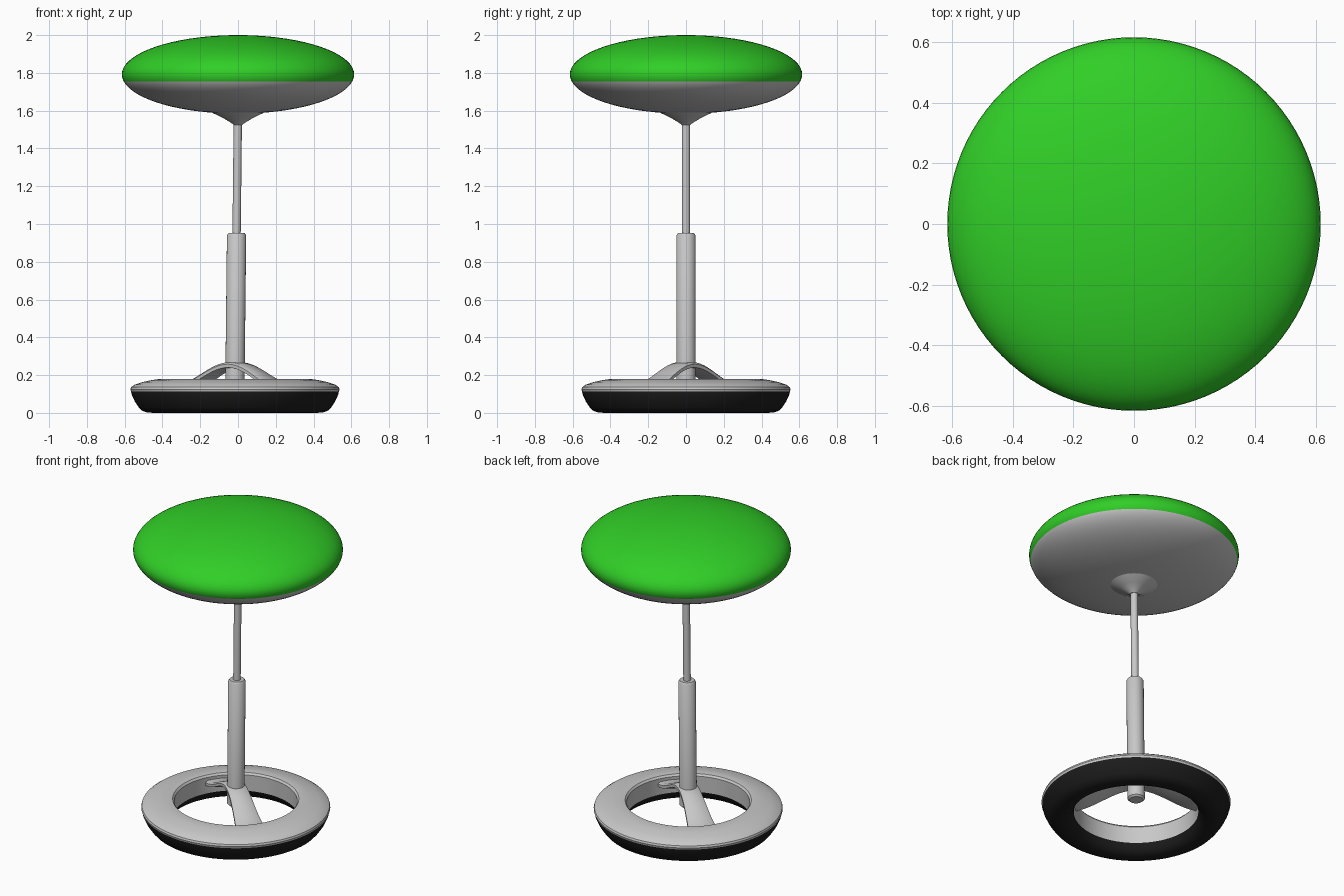
import bpy, bmesh, math
from mathutils import Vector

cube = bpy.data.objects.get("Cube")
if cube:
    bpy.data.objects.remove(cube, do_unlink=True)


def material(name, rgb):
    m = bpy.data.materials.new(name)
    m.use_nodes = True
    m.diffuse_color = (*rgb, 1)
    m.node_tree.nodes["Principled BSDF"].inputs["Base Color"].default_value = (*rgb, 1)
    return m


green = material("green fabric", (0.03, 0.62, 0.02))
grey = material("light grey", (0.58, 0.58, 0.58))
black = material("black rubber", (0.012, 0.012, 0.012))


def finish(name, bm, mats, angle=35):
    bmesh.ops.remove_doubles(bm, verts=bm.verts, dist=1e-5)
    bmesh.ops.recalc_face_normals(bm, faces=bm.faces)
    mesh = bpy.data.meshes.new(name)
    bm.to_mesh(mesh)
    bm.free()
    for m in mats:
        mesh.materials.append(m)
    ob = bpy.data.objects.new(name, mesh)
    bpy.context.collection.objects.link(ob)
    bpy.ops.object.select_all(action="DESELECT")
    ob.select_set(True)
    bpy.context.view_layer.objects.active = ob
    bpy.ops.object.shade_smooth_by_angle(angle=math.radians(angle))
    return ob


def lathe(name, profile, mats, axis=lambda z: 0, steps=64, closed=False, rule=None):
    """Spin (radius, z) points; axis gives the centre's x at each height."""
    bm = bmesh.new()
    verts = [bm.verts.new((r, 0, z)) for r, z in profile]
    pairs = list(zip(verts, verts[1:]))
    if closed:
        pairs.append((verts[-1], verts[0]))
    edges = [bm.edges.new(p) for p in pairs]
    bmesh.ops.spin(bm, geom=verts + edges, cent=(0, 0, 0), axis=(0, 0, 1),
                   angle=math.tau, steps=steps, use_duplicate=False)
    if rule:
        for f in bm.faces:
            f.material_index = rule(f.calc_center_median())
    for v in bm.verts:
        v.co.x += axis(v.co.z)
    return finish(name, bm, mats)


def lean(z):
    return -0.018 + 0.011 * z


# Seat cushion: flattened ball, green above the seam and grey below
MID, SEAM, R = 1.792, 1.755, 0.615
heights = [math.pi * i / 36 - math.pi / 2 for i in range(37)]
seam_angle = math.asin((SEAM - MID) / 0.208)
nearest = min(range(37), key=lambda i: abs(heights[i] - seam_angle))
heights[nearest] = seam_angle
lathe("seat", [(R * math.cos(a), MID + 0.208 * math.sin(a)) for a in heights],
      [green, grey], steps=96, rule=lambda c: int(c.z < SEAM))

# Flared mount under the seat
lathe("seat_mount", [(0.15, 1.6), (0.135, 1.588), (0.08, 1.562),
                     (0.035, 1.535), (0.024, 1.525), (0, 1.525)], [grey])

# Telescopic column
lathe("piston_rod", [(0, 0.9), (0.022, 0.9), (0.022, 1.54), (0, 1.54)],
      [grey], lean, 32)
lathe("column", [(0, 0.14), (0.04, 0.14), (0.051, 0.15), (0.051, 0.94),
                 (0.043, 0.952), (0, 0.952)], [grey], lean, 40)


# Base ring: grey cover over a black rubber foot
def base_x(z):
    return -0.016


cover = [(0.365, 0.06), (0.36, 0.165), (0.37, 0.177), (0.395, 0.18), (0.44, 0.174),
         (0.49, 0.163), (0.53, 0.15), (0.55, 0.136), (0.554, 0.124), (0.55, 0.112)]
lathe("base_cover", cover, [grey], base_x, 96)
foot = [(0.55, 0.112), (0.546, 0.095), (0.53, 0.06), (0.51, 0.03), (0.495, 0.013),
        (0.465, 0.002), (0.43, 0), (0.4, 0.008), (0.378, 0.03), (0.365, 0.06)]
lathe("base_foot", foot, [black], base_x, 96)

# Arched bar across the ring, carrying the column
bm = bmesh.new()
along = Vector((math.cos(math.radians(-40)), math.sin(math.radians(-40)), 0))
across = Vector((-along.y, along.x, 0))
section = [(-1, -0.03), (-1, -0.012), (-0.8, -0.002), (0, 0),
           (0.8, -0.002), (1, -0.012), (1, -0.03), (0, -0.038)]
loops = []
for i in range(33):
    t = -0.38 + 0.76 * i / 32
    top = 0.145 + 0.125 * (0.5 + 0.5 * math.cos(math.pi * t / 0.38))
    half = 0.06 + 0.035 * (t / 0.38) ** 2
    loops.append([bm.verts.new(along * t + across * (half * s)
                               + Vector((base_x(0), 0, top + dz))) for s, dz in section])
for a, b in zip(loops, loops[1:]):
    for k in range(len(section)):
        n = (k + 1) % len(section)
        bm.faces.new((a[k], a[n], b[n], b[k]))
bm.faces.new(loops[0])
bm.faces.new(loops[-1])
finish("cross_bar", bm, [grey], 40)
